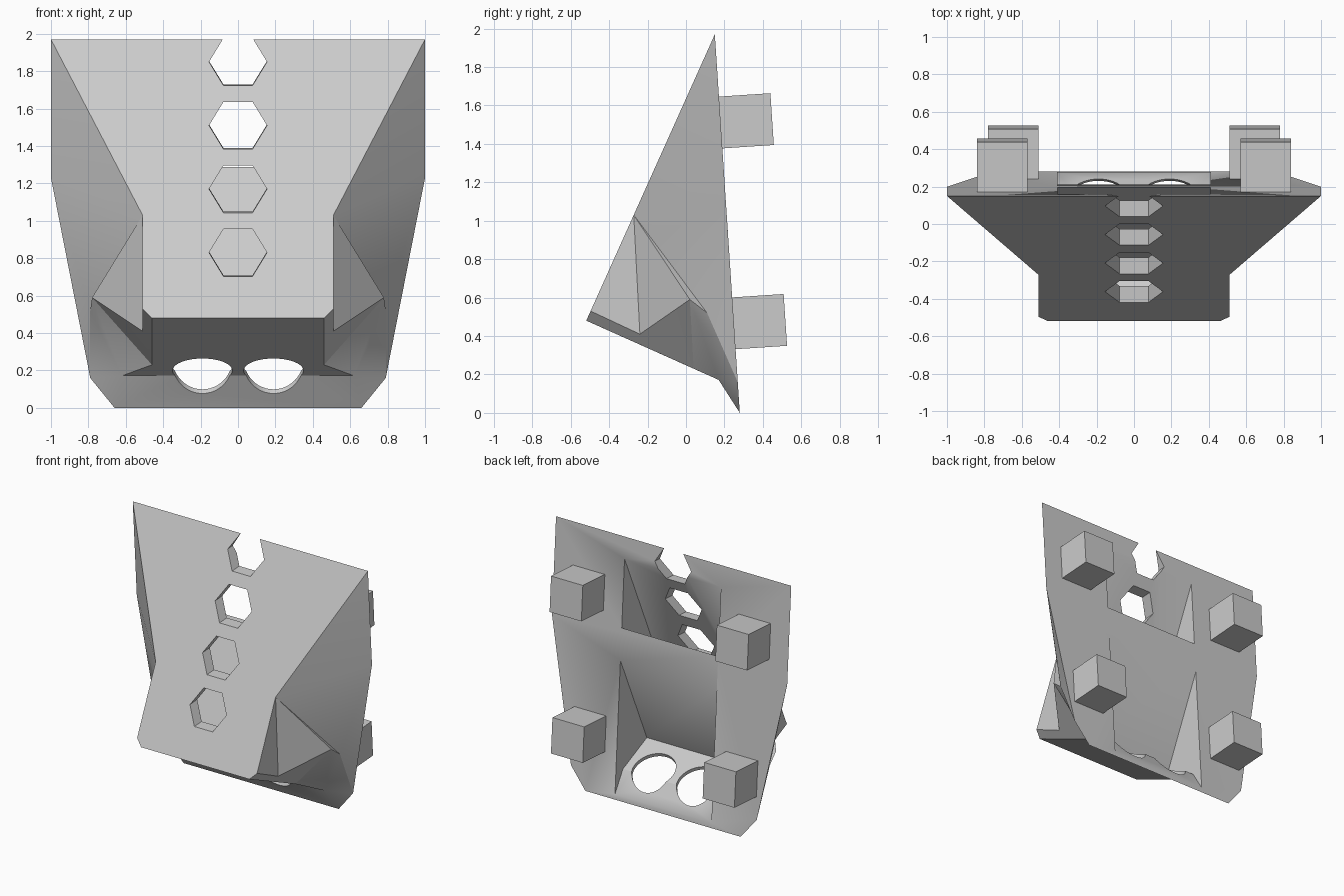
import bpy, bmesh, math
from mathutils import Matrix, Vector

cube = bpy.data.objects.get("Cube")
if cube:
    bpy.data.objects.remove(cube, do_unlink=True)

grey = bpy.data.materials.new("plain_grey")
grey.use_nodes = True
grey.diffuse_color = (0.6, 0.6, 0.6, 1)
grey.node_tree.nodes["Principled BSDF"].inputs["Base Color"].default_value = (0.6, 0.6, 0.6, 1)

SLOPE = 0.449                      # lean of the face plate, and fall of the underside
LEAN = math.atan(0.066)            # lean of the back


def plate(z, off=0.0):             # y on the face plate, or parallel behind it
    return 0.15 - SLOPE * (1.97 - z) + off


def under(y, off=0.0):             # z on the underside, or above it
    return 0.248 - SLOPE * y + off


def back(z):                       # y on the back
    return 0.28 - 0.066 * z


def floor_corner(off, lift=0.03):  # where a plate-parallel line meets the inner floor
    y = (SLOPE * (under(0) + lift) + plate(0, off)) / (1 + SLOPE ** 2)
    return y, under(y, lift)


def to_object(name, bm):
    bmesh.ops.recalc_face_normals(bm, faces=bm.faces)
    mesh = bpy.data.meshes.new(name)
    bm.to_mesh(mesh)
    bm.free()
    mesh.materials.append(grey)
    obj = bpy.data.objects.new(name, mesh)
    bpy.context.collection.objects.link(obj)
    return obj


def prism(name, ring, step):
    bm = bmesh.new()
    face = bm.faces.new([bm.verts.new(p) for p in ring])
    new = bmesh.ops.extrude_face_region(bm, geom=[face])["geom"]
    bmesh.ops.translate(bm, vec=step, verts=[v for v in new if isinstance(v, bmesh.types.BMVert)])
    return to_object(name, bm)


# Shell: named corners of one half, mirrored for the other
corners = {
    "top": (1, plate(1.97), 1.97),
    "waist": (0.51, plate(1.03), 1.03),
    "jaw": (0.51, plate(0.53), 0.53),
    "chin": (0.46, plate(0.48), 0.48),
    "notch": (0.51, -0.24, 0.41),
    "tip": (0.78, 0.02, 0.59),
    "root": (0.46, 0.04, under(0.04)),
    "lip": (0.62, 0.17, under(0.17)),
    "fold": (0.79, 0.11, 0.52),
    "side": (1, back(1.23), 1.23),
    "low": (0.79, back(0.16), 0.16),
    "foot": (0.66, back(0), 0),
}
side_faces = ["top waist side", "waist jaw notch", "jaw chin root notch", "notch root tip",
              "waist notch tip", "waist tip fold", "waist fold side", "tip root lip",
              "tip lip fold", "fold lip low", "fold low side", "lip foot low"]
across_faces = ["top waist jaw chin", "chin root lip", "lip foot", "top side low foot"]

bm = bmesh.new()
half = {s: {n: bm.verts.new((s * x, y, z)) for n, (x, y, z) in corners.items()} for s in (1, -1)}
for names in side_faces:
    for s in half:
        bm.faces.new([half[s][n] for n in names.split()])
for names in across_faces:
    names = names.split()
    bm.faces.new([half[1][n] for n in names] + [half[-1][n] for n in reversed(names)])
shell = to_object("shell", bm)

# Cutters: two cavities with a sloping web between them
W = 0.41
upper = [(plate(2.1, 0.085), 2.1), (plate(1.5, 0.352), 1.5), floor_corner(0.352), floor_corner(0.085)]
lower = [(plate(1.3, 0.4775), 1.3), floor_corner(0.4775), (0.18, under(0.18, 0.03)),
         (back(0.04), 0.04), (0.4, 0.04), (0.4, 1.3)]
cutters = [prism("cavity_cutter", [(-W, y, z) for y, z in ring], (2 * W, 0, 0))
           for ring in (upper, lower)]

# Cutters: column of hexagonal holes, the top one open and running through
for i in range(4):
    z = 1.85 - 0.34 * i
    end = 0.4 if i == 0 else plate(z, 0.19)
    start = plate(z) - 0.3
    ring = []
    for k in range(6):
        a = k * math.pi / 3
        ring.append((0.155 * math.cos(a), start, z + 0.142 * math.sin(a) - 0.02))
    cutters.append(prism("hex_cutter", ring, (0, end - start, 0.066 * (end - start))))

# Cutters: pair of round holes square to the underside
normal = Vector((0, SLOPE, 1)).normalized()
along = Vector((0, 1, -SLOPE)).normalized()
for x in (-0.19, 0.19):
    centre = Vector((x, 0.11, under(0.11))) - normal * 0.2
    ring = []
    for k in range(48):
        a = k * math.tau / 48
        ring.append(centre + 0.16 * (math.cos(a) * Vector((1, 0, 0)) + math.sin(a) * along))
    cutters.append(prism("round_cutter", ring, normal * 0.36))

bpy.context.view_layer.objects.active = shell
for cutter in cutters:
    mod = shell.modifiers.new("cut", "BOOLEAN")
    mod.operation = "DIFFERENCE"
    mod.solver = "EXACT"
    mod.object = cutter
    bpy.ops.object.modifier_apply(modifier=mod.name)
    bpy.data.objects.remove(cutter, do_unlink=True)

bpy.ops.object.select_all(action="DESELECT")
shell.select_set(True)
bpy.ops.object.shade_smooth_by_angle(angle=math.radians(30))

# Mounting blocks standing square off the back
for level, x, z in (("upper", 0.705, 1.51), ("lower", 0.645, 0.465)):
    for side, s in (("left", 1), ("right", -1)):
        bm = bmesh.new()
        bmesh.ops.create_cube(bm, size=0.27)
        place = Matrix.Translation((s * x, back(z) + 0.133, z + 0.01))
        bm.transform(place @ Matrix.Rotation(LEAN, 4, "X"))
        to_object(f"{level}_{side}_block", bm)
